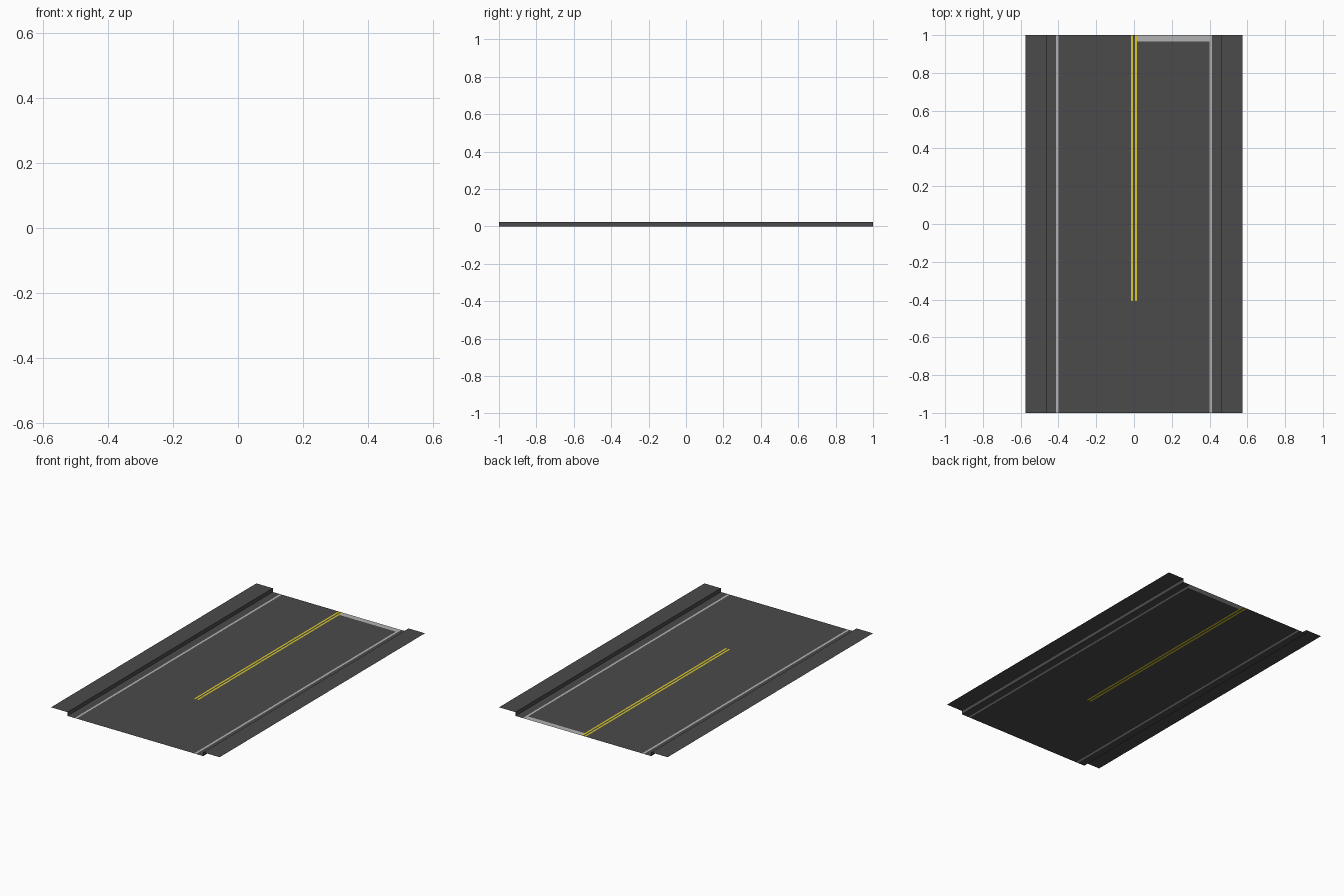
import bpy

if "Cube" in bpy.data.objects:
    bpy.data.objects.remove(bpy.data.objects["Cube"])

CURB, WALK, H = 0.463, 0.575, 0.023       # curb x, outer sidewalk x, curb height
XS = [-CURB, -0.414, -0.401, -0.0155, -0.005, 0.005, 0.0155, 0.401, 0.414, CURB]
YS = [-1.0, -0.407, 0.965, 1.0]


def material(name, rgb):
    m = bpy.data.materials.new(name)
    m.diffuse_color = (*rgb, 1)
    m.use_nodes = True
    m.node_tree.nodes["Principled BSDF"].inputs["Base Color"].default_value = m.diffuse_color
    return m


asphalt = material("asphalt_grey", (0.07, 0.07, 0.072))
white = material("paint_white", (0.45, 0.45, 0.45))
yellow = material("paint_yellow", (0.72, 0.60, 0.02))


def sheet(name, quads, mat):
    """Open surface from a list of four-point faces."""
    verts = [p for q in quads for p in q]
    faces = [tuple(range(i, i + 4)) for i in range(0, len(verts), 4)]
    me = bpy.data.meshes.new(name)
    me.from_pydata(verts, [], faces)
    me.materials.append(mat)
    ob = bpy.data.objects.new(name, me)
    bpy.context.collection.objects.link(ob)


def flat(x0, x1, y0, y1, z=0.0):
    return [(x0, y0, z), (x1, y0, z), (x1, y1, z), (x0, y1, z)]


# Split the flat roadway into asphalt and painted cells, all in one plane
cells = {"road_surface": [], "edge_lines": [], "center_lines": [], "stop_line": []}
for i in range(len(XS) - 1):
    for j in range(len(YS) - 1):
        part = "road_surface"
        if i in (1, 7):
            part = "edge_lines"
        elif i in (3, 5) and j > 0:
            part = "center_lines"
        elif i == 6 and j == 2:
            part = "stop_line"
        cells[part].append(flat(XS[i], XS[i + 1], YS[j], YS[j + 1]))

paint = {"road_surface": asphalt, "center_lines": yellow}
for part, quads in cells.items():
    sheet(part, quads, paint.get(part, white))

# Raised sidewalks and their upright curbs, open underneath
for side, s in (("left", -1), ("right", 1)):
    a, b = sorted((s * CURB, s * WALK))
    sheet(side + "_sidewalk", [flat(a, b, -1, 1, H)], asphalt)
    x = s * CURB
    sheet(side + "_curb", [[(x, s, 0), (x, -s, 0), (x, -s, H), (x, s, H)]], asphalt)
